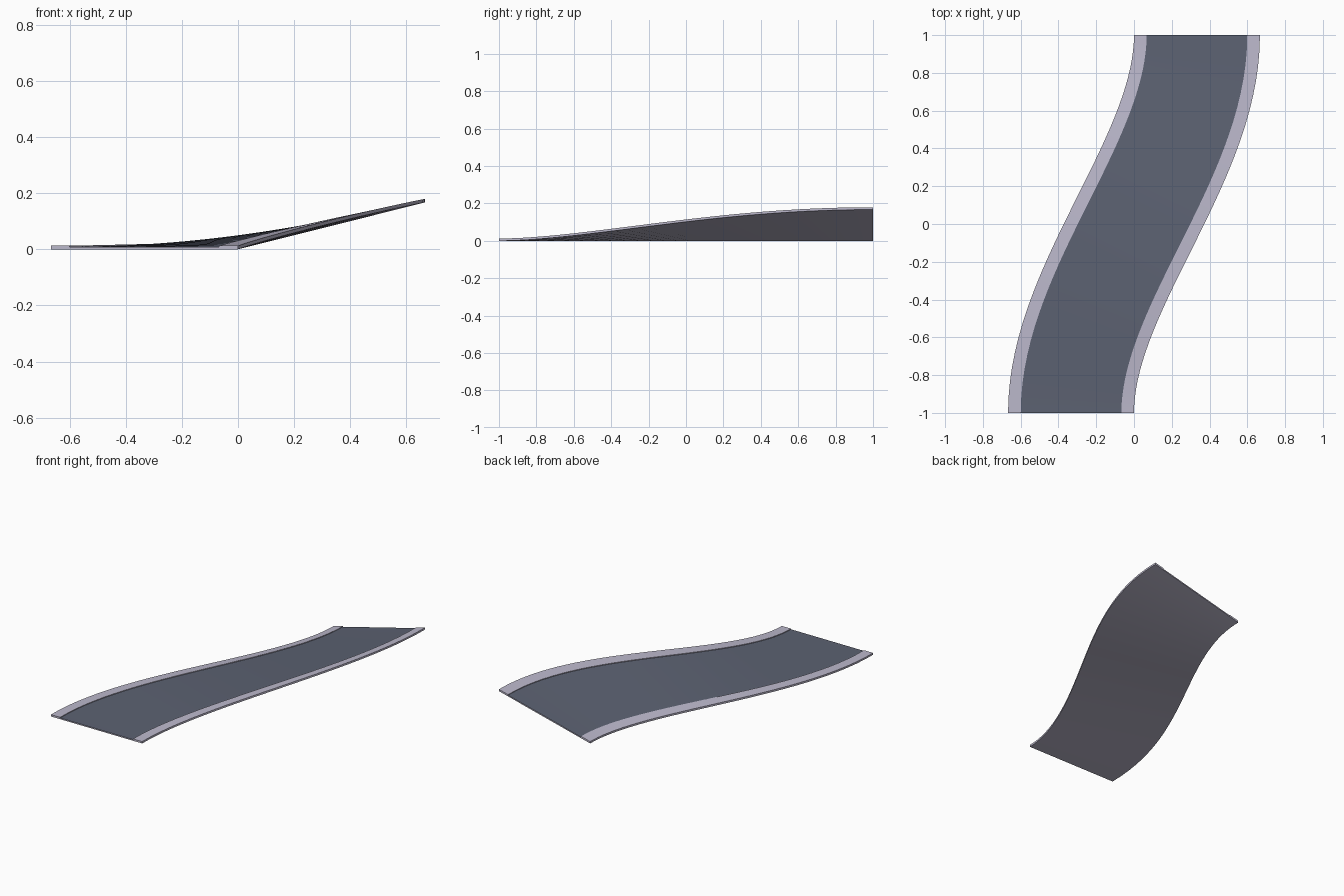
import bpy, bmesh, math

if "Cube" in bpy.data.objects:
    bpy.data.objects.remove(bpy.data.objects["Cube"])

W = 2 / 3          # road width
CURB = 0.067       # kerb strip width
TOP = 0.0125       # kerb height
ROAD = 0.008       # road surface height
RISE = 0.167       # banking at the far end
SEG = 32


def material(name, rgb):
    m = bpy.data.materials.new(name)
    m.diffuse_color = (*rgb, 1)
    m.use_nodes = True
    m.node_tree.nodes["Principled BSDF"].inputs["Base Color"].default_value = m.diffuse_color
    return m


def place(t, u, h):
    """Point on the S-bend: t along the track, u across (0..W), h height."""
    y = 2 * t - 1
    x = (1.5 * y - 0.5 * y ** 3) * W / 2
    slope = (1.5 - 1.5 * y * y) * W / 2
    n = math.hypot(1, slope)
    off = u - W / 2
    bank = RISE * (3 * t * t - 2 * t ** 3)
    return (x + off / n, y - off * slope / n, h + bank * u / W)


def sweep(name, profile, mat):
    """Sweep a closed (across, height) profile along the banked bend."""
    bm = bmesh.new()
    rings = [[bm.verts.new(place(i / SEG, u, h)) for u, h in profile]
             for i in range(SEG + 1)]
    k = len(profile)
    for a, b in zip(rings, rings[1:]):
        for j in range(k):
            bm.faces.new((a[j], a[(j + 1) % k], b[(j + 1) % k], b[j]))
    bm.faces.new(rings[0])
    bm.faces.new(rings[-1][::-1])
    bmesh.ops.recalc_face_normals(bm, faces=bm.faces)
    me = bpy.data.meshes.new(name)
    bm.to_mesh(me)
    bm.free()
    me.materials.append(mat)
    ob = bpy.data.objects.new(name, me)
    bpy.context.collection.objects.link(ob)
    bpy.context.view_layer.objects.active = ob
    ob.select_set(True)
    bpy.ops.object.shade_smooth_by_angle(angle=math.radians(30))
    ob.select_set(False)
    return ob


pale = material("pale grey", (0.50, 0.48, 0.60))
asphalt = material("dark asphalt", (0.107, 0.122, 0.168))

# Base slab with raised kerbs on both sides
base = sweep("kerbs_and_base", [(0, 0), (W, 0), (W, TOP), (W - CURB, TOP),
             (W - CURB, ROAD), (CURB, ROAD), (CURB, TOP), (0, TOP)], pale)

# Dark driving surface: recessed top faces between the kerbs
base.data.materials.append(asphalt)
for p in base.data.polygons:
    if len(p.vertices) == 4 and {v % 8 for v in p.vertices} == {4, 5}:
        p.material_index = 1
